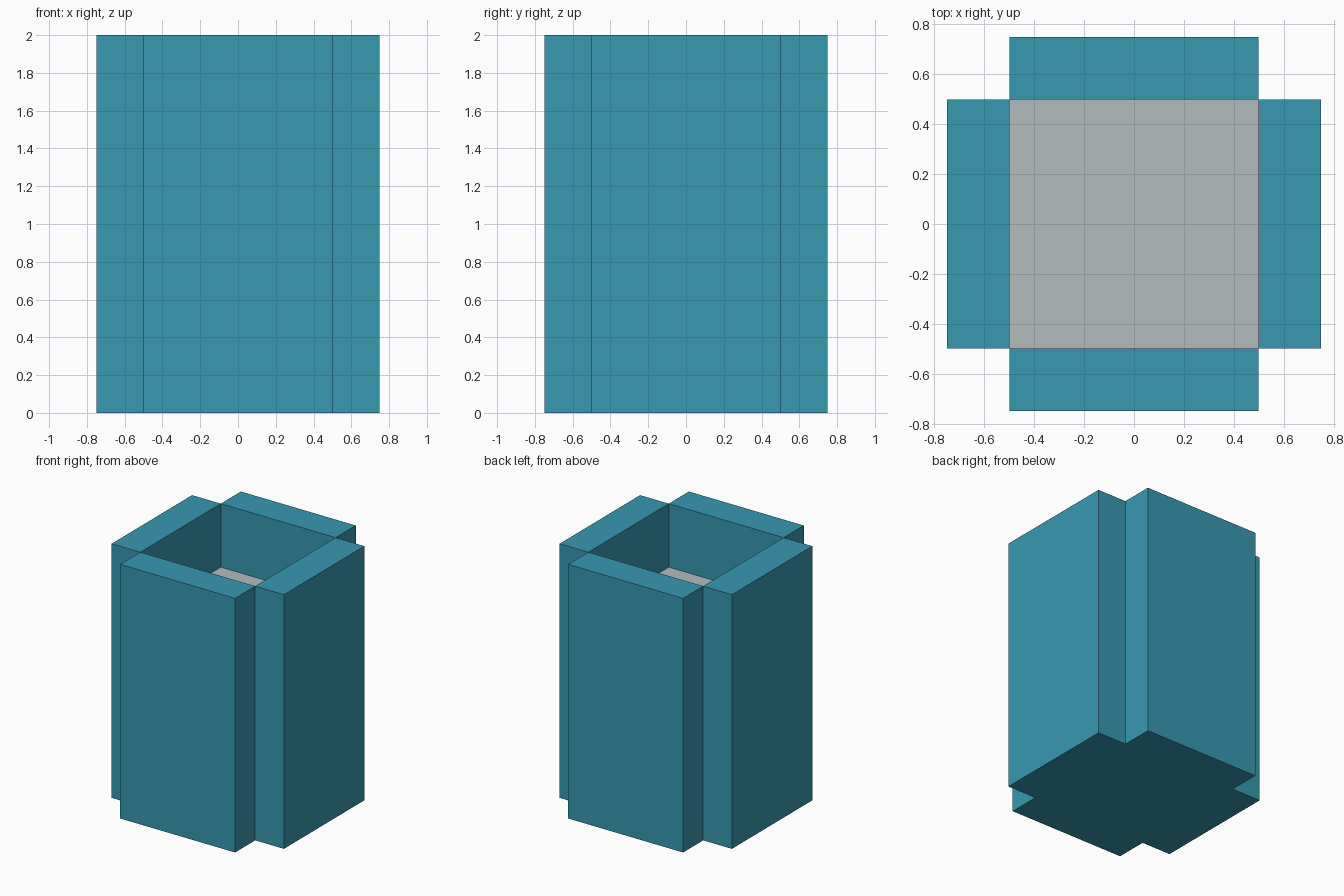
import bpy
import bmesh
from mathutils import Matrix, Vector

cube = bpy.data.objects.get("Cube")
if cube:
    bpy.data.objects.remove(cube, do_unlink=True)

HALF, REACH, HEIGHT, FLOOR = 0.5, 0.75, 2.0, 1.5


def material(name, color):
    mat = bpy.data.materials.new(name)
    mat.use_nodes = True
    mat.diffuse_color = color
    mat.node_tree.nodes["Principled BSDF"].inputs["Base Color"].default_value = color
    return mat


def build(name, mat, faces):
    """Make a flat-shaded object from a list of polygons."""
    bm = bmesh.new()
    for points in faces:
        bm.faces.new([bm.verts.new(p) for p in points])
    bmesh.ops.remove_doubles(bm, verts=bm.verts, dist=0.0001)
    mesh = bpy.data.meshes.new(name)
    bm.to_mesh(mesh)
    bm.free()
    mesh.materials.append(mat)
    obj = bpy.data.objects.new(name, mesh)
    bpy.context.collection.objects.link(obj)
    return obj


def at(p, z):
    return Vector((p.x, p.y, z))


def panel(p, q, low, high):
    """Upright rectangle facing right of the direction p to q."""
    return [at(p, low), at(q, low), at(q, high), at(p, high)]


teal = material("teal", (0.040, 0.315, 0.435, 1))
grey = material("pale_grey", (0.448, 0.507, 0.520, 1))

# Four thick walls, one per quarter turn, around a square well
shell, outline, corners = [], [], []
for k in range(4):
    turn = Matrix.Rotation(k * 1.5707963, 3, 'Z')
    a, b, c, d = [turn @ Vector((x, y, 0)) for x, y in (
        (-HALF, -HALF), (-HALF, -REACH), (HALF, -REACH), (HALF, -HALF))]
    for p, q in ((a, b), (b, c), (c, d)):
        shell.append(panel(p, q, 0, HEIGHT))
    shell.append([at(p, HEIGHT) for p in (a, b, c, d)])
    shell.append(panel(d, a, FLOOR, HEIGHT))
    outline += [a, b, c]
    corners.append(a)

# Cross-shaped underside closes the body
shell.append([at(p, 0) for p in reversed(outline)])
build("container_body", teal, shell)

# Pale floor of the well
build("well_floor", grey, [[at(p, FLOOR) for p in corners]])
